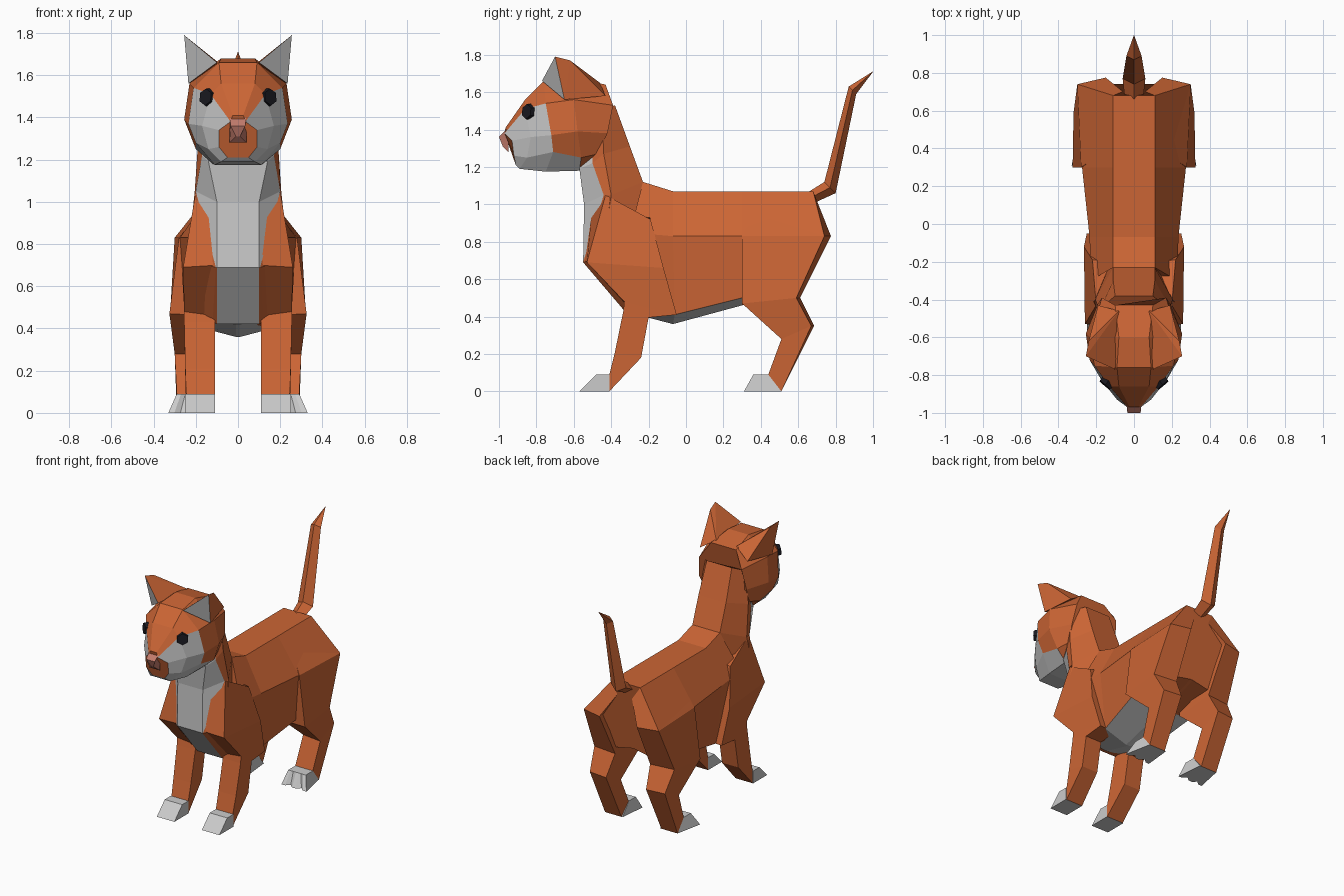
import bpy, bmesh
from mathutils import Vector


def material(name, rgb):
    m = bpy.data.materials.new(name)
    m.diffuse_color = (*rgb, 1)
    return m


ORANGE = material("orange_fur", (0.60, 0.13, 0.035))
BLACK = material("black_eye", (0.01, 0.01, 0.015))
PINK = material("pink_nose", (0.55, 0.2, 0.15))
GREY = None


def finish(name, bm, mats):
    bmesh.ops.remove_doubles(bm, verts=bm.verts, dist=0.0005)
    bmesh.ops.recalc_face_normals(bm, faces=bm.faces)
    me = bpy.data.meshes.new(name)
    bm.to_mesh(me)
    bm.free()
    for m in mats:
        me.materials.append(m)
    ob = bpy.data.objects.new(name, me)
    bpy.context.collection.objects.link(ob)
    return ob


def loft(name, rings, mats=(ORANGE,), pick=lambda i, j: 0):
    """Skin closed rings of points; pick(ring, strip) gives the material slot."""
    bm = bmesh.new()
    vs = [[bm.verts.new(p) for p in r] for r in rings]
    n = len(rings[0])
    for i in range(len(vs) - 1):
        for j in range(n):
            k = (j + 1) % n
            f = bm.faces.new((vs[i][j], vs[i][k], vs[i + 1][k], vs[i + 1][j]))
            f.material_index = pick(i, j)
    bm.faces.new(vs[0])
    bm.faces.new(vs[-1])
    return finish(name, bm, mats)


def mirrored_loft(name, halves, grey):
    """Loft of half-sections mirrored in x; strip -1 joins the first points."""
    k = len(halves[0])
    rings = [h + [(-x, y, z) for x, y, z in reversed(h)] for h in halves]
    return loft(name, rings, (ORANGE, GREY),
                lambda i, j: int(grey(i, j if j < k else 2 * k - 2 - j)))


def flip(pts, s):
    return [(x * s, y, z) for x, y, z in pts]


# Trunk: top edge, flank, belly edge, belly centre
mirrored_loft("body", [
    [(.11, .68, 1.07), (.30, .74, .83), (.16, .60, .54), (.01, .60, .57)],
    [(.11, .30, 1.07), (.275, .30, .83), (.25, .30, .50), (.01, .30, .46)],
    [(.11, -.07, 1.07), (.235, -.07, .83), (.20, -.06, .41), (.01, -.07, .36)],
    [(.11, -.23, 1.12), (.23, -.30, .85), (.20, -.28, .44), (.01, -.30, .42)],
], lambda i, h: i > 0 and h >= 2)

# Chest and neck with grey bib: bib edge, bib corner, side, nape
mirrored_loft("neck_and_chest", [
    [(.10, -.32, .42), (.12, -.31, .43), (.20, -.28, .44), (.10, -.07, .40)],
    [(.10, -.55, .69), (.105, -.55, .69), (.24, -.45, .72), (.10, -.15, .90)],
    [(.10, -.545, 1.0), (.20, -.44, 1.05), (.205, -.40, 1.05), (.11, -.23, 1.12)],
    [(.14, -.57, 1.19), (.17, -.50, 1.22), (.19, -.44, 1.27), (.11, -.30, 1.31)],
    [(.10, -.55, 1.40), (.14, -.50, 1.45), (.18, -.45, 1.50), (.10, -.38, 1.53)],
], lambda i, h: h == -1 or (h == 0 and i > 0))

# Head: crown, brow, cheek, jaw, chin
mirrored_loft("head", [
    [(.10, -.43, 1.64), (.17, -.39, 1.53), (.19, -.42, 1.38), (.17, -.47, 1.27), (.08, -.52, 1.21)],
    [(.08, -.60, 1.68), (.23, -.60, 1.56), (.255, -.58, 1.39), (.20, -.56, 1.25), (.12, -.57, 1.18)],
    [(.09, -.76, 1.66), (.21, -.75, 1.54), (.235, -.72, 1.37), (.20, -.71, 1.28), (.11, -.75, 1.175)],
    [(.08, -.86, 1.56), (.13, -.86, 1.51), (.17, -.83, 1.36), (.14, -.85, 1.25), (.08, -.89, 1.19)],
    [(.025, -.965, 1.41), (.035, -.97, 1.38), (.09, -.93, 1.34), (.09, -.92, 1.26), (.05, -.91, 1.21)],
], lambda i, h: h >= 3 and i > 0 or i >= 2 and h >= 1)

# Nose tip
loft("nose", [
    [(-.04, -.95, 1.41), (.04, -.95, 1.41), (.04, -.95, 1.28), (-.04, -.95, 1.28)],
    [(-.035, -1.0, 1.36), (.035, -1.0, 1.36), (.01, -.98, 1.31), (-.01, -.98, 1.31)],
], (PINK,))

# Tail: diamond section, (front y, z, back y, z, half width)
loft("tail", [
    [(0, a, b), (w, (a + c) / 2, (b + d) / 2), (0, c, d), (-w, (a + c) / 2, (b + d) / 2)]
    for a, b, c, d, w in [(.66, 1.07, .69, 1.01, .05), (.74, 1.12, .80, 1.06, .06),
                          (.87, 1.63, .91, 1.59, .04), (.998, 1.71, 1.0, 1.709, .001)]])

for side, s in (("right", 1), ("left", -1)):
    # Legs: rings run inner front, outer front, outer back, inner back
    front = [
        [(.10, -.50, 1.0), (.20, -.43, 1.05), (.22, -.19, .92), (.10, -.20, .95)],
        [(.10, -.54, .70), (.26, -.53, .69), (.265, -.12, .66), (.12, -.12, .66)],
        [(.11, -.32, .46), (.255, -.33, .48), (.25, -.05, .41), (.12, -.06, .41)],
        [(.11, -.33, .43), (.255, -.335, .43), (.25, -.20, .395), (.12, -.20, .395)],
        [(.11, -.38, .21), (.25, -.38, .21), (.25, -.24, .18), (.12, -.24, .18)],
        [(.11, -.41, .09), (.245, -.41, .09), (.245, -.41, 0), (.11, -.41, 0)],
    ]
    hind = [
        [(.02, .40, 1.0), (.13, .40, 1.02), (.11, .68, 1.07), (.02, .67, 1.05)],
        [(.10, .30, .83), (.28, .30, .83), (.30, .74, .83), (.15, .775, .83)],
        [(.13, .32, .46), (.325, .30, .47), (.32, .59, .50), (.14, .61, .50)],
        [(.15, .53, .28), (.30, .51, .28), (.30, .67, .35), (.16, .685, .35)],
        [(.15, .44, .09), (.29, .44, .09), (.29, .51, 0), (.16, .51, 0)],
    ]
    loft(side + "_front_leg", [flip(r, s) for r in front])
    loft(side + "_hind_leg", [flip(r, s) for r in hind])

    # Paws: front wedge, hind wedge with toe notches
    loft(side + "_front_paw", [flip([(x, -.57, 0), (x, -.48, .09), (x, -.41, .09), (x, -.41, 0)], s)
                               for x in (.11, .25)], (GREY,))
    slices = []
    for i in range(8):
        t = i / 7
        top, toe = .15 + .14 * t, .13 + .20 * t
        slices.append(flip([(toe, .31 if i % 3 < 2 else .335, 0), (top, .36, .09),
                            (top, .44, .09), (top, .51, 0)], s))
    loft(side + "_hind_paw", slices, (GREY,))

    # Ear: hull with grey front face
    bm = bmesh.new()
    for p in flip([(.255, -.70, 1.79), (.10, -.77, 1.66), (.235, -.65, 1.56),
                   (.24, -.62, 1.77), (.08, -.46, 1.65), (.19, -.43, 1.58)], s):
        bm.verts.new(p)
    bmesh.ops.convex_hull(bm, input=bm.verts)
    bm.normal_update()
    for f in bm.faces:
        f.material_index = int(f.normal.y < -.5)
    finish(side + "_ear", bm, (ORANGE, GREY))

    # Eye: thin hexagonal disc
    bm = bmesh.new()
    bmesh.ops.create_cone(bm, cap_ends=True, segments=6, radius1=.045, radius2=.04, depth=.03)
    eye = finish(side + "_eye", bm, (BLACK,))
    eye.location = (.145 * s, -.842, 1.495)
    eye.rotation_euler = Vector((.65 * s, -.75, .1)).to_track_quat('Z', 'Y').to_euler()
